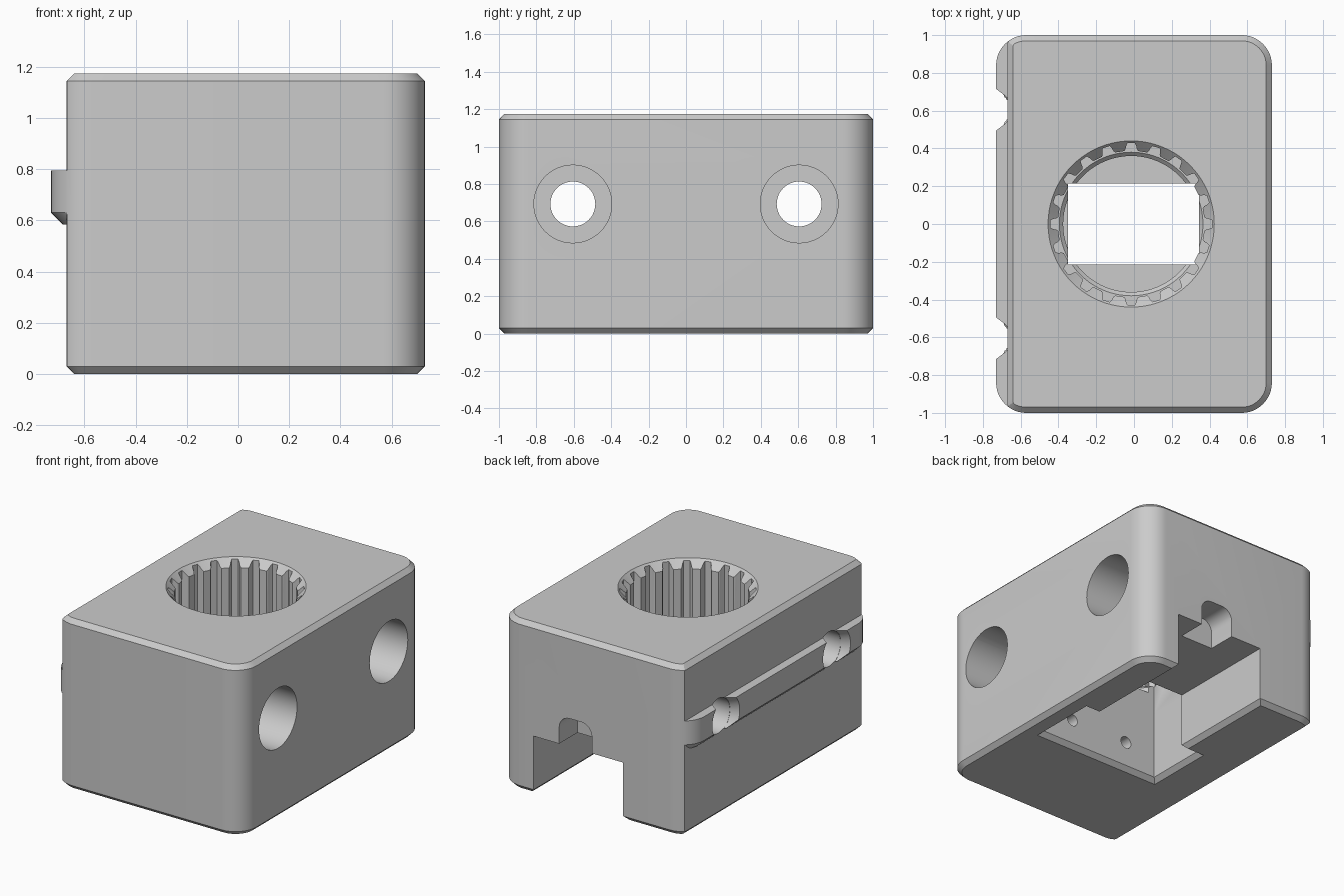
import bpy
import bmesh
from math import sin, cos, pi, radians
from mathutils import Vector

if "Cube" in bpy.data.objects:
    bpy.data.objects.remove(bpy.data.objects["Cube"], do_unlink=True)

GREY = (0.6, 0.6, 0.6, 1)
mat = bpy.data.materials.new("plain_grey")
mat.use_nodes = True
mat.diffuse_color = GREY
mat.node_tree.nodes["Principled BSDF"].inputs["Base Color"].default_value = GREY


def loft(name, rings):
    """Closed solid through matching rings of points."""
    bm = bmesh.new()
    loops = [[bm.verts.new(p) for p in ring] for ring in rings]
    n = len(loops[0])
    for a, b in zip(loops, loops[1:]):
        for i in range(n):
            j = (i + 1) % n
            bm.faces.new((a[i], a[j], b[j], b[i]))
    bm.faces.new(loops[0])
    bm.faces.new(loops[-1])
    bmesh.ops.recalc_face_normals(bm, faces=bm.faces)
    mesh = bpy.data.meshes.new(name)
    bm.to_mesh(mesh)
    bm.free()
    mesh.materials.append(mat)
    obj = bpy.data.objects.new(name, mesh)
    bpy.context.collection.objects.link(obj)
    return obj


def combine(target, tool, operation="DIFFERENCE"):
    mod = target.modifiers.new("combine", "BOOLEAN")
    mod.operation = operation
    mod.solver = "EXACT"
    mod.object = tool
    bpy.context.view_layer.objects.active = target
    bpy.ops.object.modifier_apply(modifier=mod.name)
    bpy.data.objects.remove(tool, do_unlink=True)


def outline(inset=0.0):
    """Rounded rectangle seen from above."""
    pts, r = [], 0.16 - inset
    for k, (sx, sy) in enumerate(((1, 1), (-1, 1), (-1, -1), (1, -1))):
        for i in range(13):
            a = (k + i / 12) * pi / 2
            pts.append((sx * 0.57 + r * cos(a), sy * 0.84 + r * sin(a)))
    return pts


def lathe_x(name, stations, y, z):
    """Round tool along x from (x, radius) stations."""
    angles = [2 * pi * i / 48 for i in range(48)]
    return loft(name, [[(x, y + r * cos(a), z + r * sin(a)) for a in angles]
                       for x, r in stations])


def lathe_z(name, stations, cx):
    """Round tool along z from (z, radius) stations."""
    angles = [2 * pi * i / 80 for i in range(80)]
    return loft(name, [[(cx + r * cos(a), r * sin(a), z) for a in angles]
                       for z, r in stations])


def pocket(name, x0, x1, y0, y1, top):
    """Box cut from below with a flared mouth."""
    def ring(z, f):
        return [(x0 - f, y0 - f, z), (x1 + f, y0 - f, z),
                (x1 + f, y1 + f, z), (x0 - f, y1 + f, z)]
    return loft(name, [ring(-0.01, 0.04), ring(0.03, 0), ring(top, 0)])


# Main block: chamfered top and bottom, flat side at -x
SIDE, HEIGHT, CH = -0.67, 1.175, 0.03
rings = []
for z, inset in ((0, CH), (CH, 0), (HEIGHT - CH, 0), (HEIGHT, CH)):
    rings.append([(max(x, SIDE + inset), y, z) for x, y in outline(inset)])
block = loft("mount_block", rings)

# Locating rib on the flat side
rib_pts = [p for p in outline() if p[0] < -0.64]
rib = loft("side_rib", [[(x + s, y, z) for x, y in rib_pts]
                        for z, s in ((0.585, 0.045), (0.63, 0), (0.795, 0))])
combine(block, rib, "UNION")

# Counterbored bolt holes, flared where they leave the rib
for side in (-1, 1):
    y = side * 0.605
    combine(block, lathe_x("bolt_hole", [(-0.68, 0.12), (0.2, 0.12), (0.2001, 0.208),
                                         (0.8, 0.208)], y, 0.693))
    combine(block, lathe_x("bolt_flare", [(-0.75, 0.16), (-0.675, 0.122)], y, 0.693))

# Splined socket with conical lead-in and plain lower step
CX, TEETH = -0.015, 20
wave = ((-0.30, 0.388), (-0.24, 0.398), (-0.21, 0.412), (-0.15, 0.428),
        (0.15, 0.428), (0.21, 0.412), (0.24, 0.398), (0.30, 0.388))
spline = [(r * cos(a), r * sin(a)) for t in range(TEETH) for f, r in wave
          for a in [(t + f) * 2 * pi / TEETH]]
combine(block, loft("spline_bore", [[(CX + x, y, z) for x, y in spline]
                                    for z in (0.7, 1.19)]))
combine(block, lathe_z("lead_in", [(1.095, 0.36), (1.205, 0.47)], CX))
combine(block, lathe_z("lower_step", [(0.64, 0.36), (0.68, 0.36), (0.705, 0.385),
                                      (0.8, 0.385)], CX))

# Pocket from below, its narrower upper opening and the exit at the back
combine(block, pocket("body_pocket", -0.35, 0.575, -0.215, 0.215, 0.5))
combine(block, pocket("upper_opening", -0.35, 0.345, -0.215, 0.215, 0.72))
combine(block, pocket("back_notch", -0.22, 0.465, 0.1, 1.1, 0.4))

# Round-topped recess above the back notch
arch = [(0.02, 0.3), (0.27, 0.3)]
for cx, start in ((0.19, 0), (0.10, 90)):
    arch += [(cx + 0.08 * cos(radians(start + d)), 0.515 + 0.08 * sin(radians(start + d)))
             for d in range(0, 91, 15)]
combine(block, loft("arch_recess", [[(x, y, z) for x, z in arch] for y in (0.8, 1.1)]))

# Two small screw holes in the pocket's front wall
for x in (-0.113, 0.336):
    circle = [(x + 0.042 * cos(i * pi / 12), 0.2 + 0.042 * sin(i * pi / 12))
              for i in range(24)]
    combine(block, loft("screw_hole", [[(px, y, pz) for px, pz in circle]
                                       for y in (-0.45, -0.15)]))

# Smooth curved walls, keep crisp edges
for obj in bpy.context.selected_objects:
    obj.select_set(False)
block.select_set(True)
bpy.context.view_layer.objects.active = block
bpy.ops.object.shade_smooth_by_angle(angle=radians(25))
